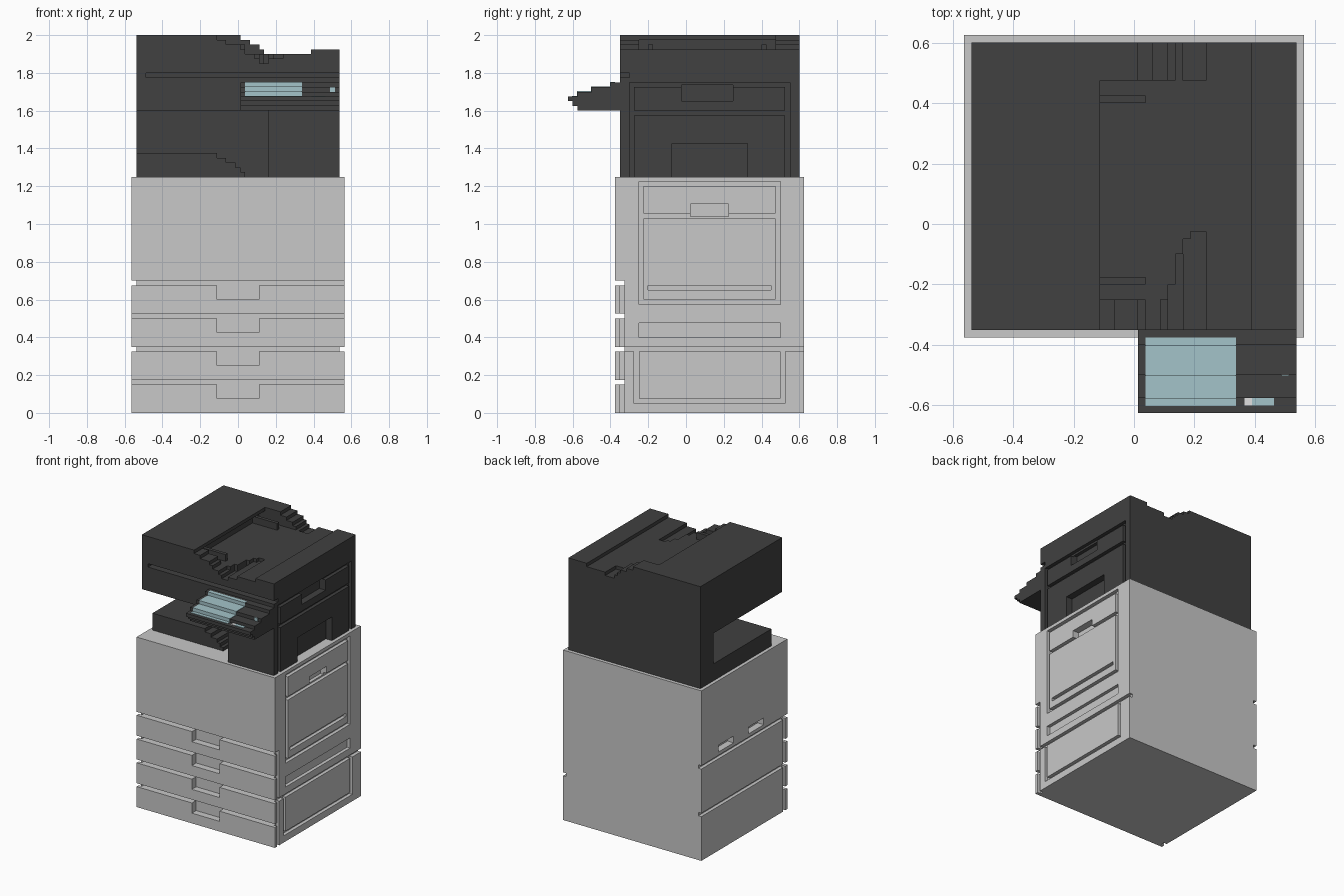
import bpy, bmesh
from mathutils import Vector


def material(name, rgb):
    m = bpy.data.materials.new(name)
    m.diffuse_color = (*rgb, 1)
    return m


GREY = material("light_grey", (0.58, 0.58, 0.58))
DARK = material("charcoal", (0.052, 0.052, 0.052))
CYAN = material("screen_blue", (0.37, 0.55, 0.585))
WHITE = material("off_white", (0.75, 0.75, 0.75))


def obj_from(bm, name, mat):
    bmesh.ops.recalc_face_normals(bm, faces=bm.faces)
    me = bpy.data.meshes.new(name)
    bm.to_mesh(me)
    bm.free()
    ob = bpy.data.objects.new(name, me)
    if mat:
        me.materials.append(mat)
    bpy.context.collection.objects.link(ob)
    return ob


def boxes(name, mat, spans):
    """One object from boxes given as (x0, x1, y0, y1, z0, z1)."""
    bm = bmesh.new()
    for x0, x1, y0, y1, z0, z1 in spans:
        vs = bmesh.ops.create_cube(bm, size=1)["verts"]
        for v in vs:
            v.co = Vector(((x0 + x1) / 2 + v.co.x * (x1 - x0),
                           (y0 + y1) / 2 + v.co.y * (y1 - y0),
                           (z0 + z1) / 2 + v.co.z * (z1 - z0)))
    return obj_from(bm, name, mat)


def prism(name, mat, pts, axis, a, b):
    """Extrude a profile along x (pts are y,z) or along y (pts are x,z)."""
    bm = bmesh.new()
    put = (lambda p, t: (t, p[0], p[1])) if axis == "x" else (lambda p, t: (p[0], t, p[1]))
    f = bm.faces.new([bm.verts.new(put(p, a)) for p in pts])
    ext = bmesh.ops.extrude_face_region(bm, geom=[f])["geom"]
    d = Vector(put((0, 0), b - a))
    bmesh.ops.translate(bm, vec=d, verts=[g for g in ext if isinstance(g, bmesh.types.BMVert)])
    return obj_from(bm, name, mat)


def carve(ob, spans):
    """Subtract each box from the object and bake the result."""
    helpers = []
    for s in spans:
        c = boxes("cutter", None, [s])
        c.hide_render = True
        helpers.append(c)
        m = ob.modifiers.new("cut", "BOOLEAN")
        m.operation, m.solver, m.object = "DIFFERENCE", "EXACT", c
    dg = bpy.context.evaluated_depsgraph_get()
    me = bpy.data.meshes.new_from_object(ob.evaluated_get(dg))
    ob.modifiers.clear()
    ob.data = me
    for c in helpers:
        bpy.data.objects.remove(c)


def frame(x0, x1, y0, y1, z0, z1, w=0.025):
    """Four groove boxes around a panel on the right side."""
    return [(x0, x1, y0, y0 + w, z0, z1), (x0, x1, y1 - w, y1, z0, z1),
            (x0, x1, y0, y1, z0, z0 + w), (x0, x1, y0, y1, z1 - w, z1)]


# ---- cabinet with drawers ----
W = 0.5625
cabinet = boxes("cabinet", GREY, [(-W, W, -0.375, 0.625, 0, 1.25)])
cuts = []
for z in (0.15, 0.325, 0.5, 0.675):          # gaps between drawers and their grips
    cuts.append((-0.7, 0.7, -0.5, -0.325, z, z + 0.025))
    cuts.append((-0.1125, 0.1125, -0.5, -0.325, z - 0.075, z + 0.01))
for s in (-1, 1):                            # seam behind the drawer fronts
    a, b = sorted((s * 0.5375, s * 0.7))
    cuts.append((a, b, -0.35, -0.325, -0.1, 0.69))
# side seams
cuts += [(-0.7, -0.5375, -0.5, 0.7, z, z + 0.025) for z in (0.325, 0.675)]
cuts.append((0.5375, 0.7, -0.5, 0.7, 0.325, 0.35))
# left grips
cuts += [(-0.7, -0.5125, y, y + 0.175, 0.725, 0.775) for y in (-0.1, 0.25)]
# right doors
R = (0.5375, 0.7)
cuts += frame(*R, -0.25, 0.5, 0.575, 1.225)
cuts += [(*R, -0.25, 0.5, 1.03, 1.055), (0.5125, 0.7, 0.025, 0.225, 1.04, 1.105),
         (*R, -0.2, 0.45, 0.65, 0.675), (*R, -0.25, 0.5, 0.4, 0.475),
         (*R, -0.275, -0.25, 0.05, 0.34), (*R, 0.5, 0.525, 0.05, 0.34),
         (*R, -0.275, 0.525, 0.05, 0.075)]
carve(cabinet, cuts)

# ---- scanner and feeder body ----
X = 0.5375
body = boxes("scanner_body", DARK, [(-X, X, -0.35, 0.6, 1.25, 2.0)])
cuts = [(-0.7, 0.1625, -0.5, 0.45, 1.2, 1.6),          # paper output opening
        (-0.4875, 0.7, -0.5, -0.3, 1.775, 1.8),        # front slit
        (-0.1125, 0.7, -0.25, 0.475, 1.9, 2.1),        # feeder tray
        (-0.1625, 0.0, -0.25, 0.475, 1.9, 1.975)]      # slot below the lid
# stepped front rim and rear rim
for x, z in ((-0.1125, 1.975), (-0.0625, 1.95), (0.0125, 1.925), (0.0375, 1.9)):
    cuts.append((x, 0.7, -0.5, -0.2, z, 2.1))
for x, z in ((0.0125, 1.975), (0.0625, 1.95), (0.1125, 1.925), (0.1375, 1.9)):
    cuts.append((x, 0.7, 0.4, 0.7, z, 2.1))
# scoop at the front and dip at the rear
cuts += [(0.0875, 0.2, -0.5, -0.25, 1.875, 2.1), (0.1125, 0.1625, -0.5, -0.2, 1.85, 2.1),
         (0.1375, 0.1625, -0.5, -0.1, 1.85, 2.1), (0.1625, 0.2375, -0.5, -0.05, 1.875, 2.1),
         (0.1875, 0.2375, -0.5, -0.025, 1.875, 2.1), (0.1625, 0.2375, 0.475, 0.7, 1.875, 2.1)]
# right side door seams, grip and bypass recess
R = (0.5125, 0.7)
cuts += [(*R, -0.3, -0.275, 1.2, 1.75), (*R, 0.525, 0.55, 1.2, 1.75),
         (*R, -0.3, 0.55, 1.725, 1.75), (*R, -0.275, 0.525, 1.575, 1.6),
         (0.4875, 0.7, -0.025, 0.25, 1.65, 1.735), (0.4875, 0.7, -0.075, 0.325, 1.2, 1.425)]
carve(body, cuts)

boxes("feeder_ridge", DARK, [(0.3875, X, -0.35, 0.6, 1.89, 1.925)])
boxes("paper_guides", DARK, [(-0.1625, 0.0375, y, y + 0.025, 1.89, 1.95) for y in (-0.2, 0.4)])

# ---- stepped output tray ----
prism("output_tray", DARK, [(-X, 1.25), (-X, 1.375), (-0.1125, 1.375), (-0.1125, 1.35),
      (-0.0625, 1.35), (-0.0625, 1.325), (-0.0125, 1.325), (-0.0125, 1.3), (0.0125, 1.3),
      (0.0125, 1.275), (0.0375, 1.275), (0.0375, 1.25)], "y", -0.225, 0.45)

# ---- control panel ----
prism("control_panel", DARK, [(-0.35, 1.75), (-0.4, 1.75), (-0.4, 1.725), (-0.5, 1.725),
      (-0.5, 1.7), (-0.575, 1.7), (-0.575, 1.675), (-0.625, 1.675), (-0.625, 1.65),
      (-0.6, 1.65), (-0.6, 1.625), (-0.575, 1.625), (-0.575, 1.6), (-0.35, 1.6)],
      "x", 0.0125, X)

# screen plates follow the steps of the panel
T = 0.003
plates = []
for y0, y1, z in ((-0.4, -0.375, 1.75), (-0.5, -0.4, 1.725), (-0.575, -0.5, 1.7), (-0.6, -0.575, 1.675)):
    plates.append((0.0375, 0.3375, y0 - T, y1, z, z + T))
    if z > 1.68:
        plates.append((0.0375, 0.3375, y0 - T, y0, z - 0.025, z))
boxes("touch_screen", CYAN, plates)
boxes("buttons", CYAN, [(0.39, 0.4625, -0.6, -0.575, 1.675, 1.675 + T),
                        (0.4875, 0.5125, -0.5 - T, -0.5, 1.7, 1.725)])
boxes("button_light", WHITE, [(0.365, 0.39, -0.6, -0.575, 1.675, 1.675 + T)])
